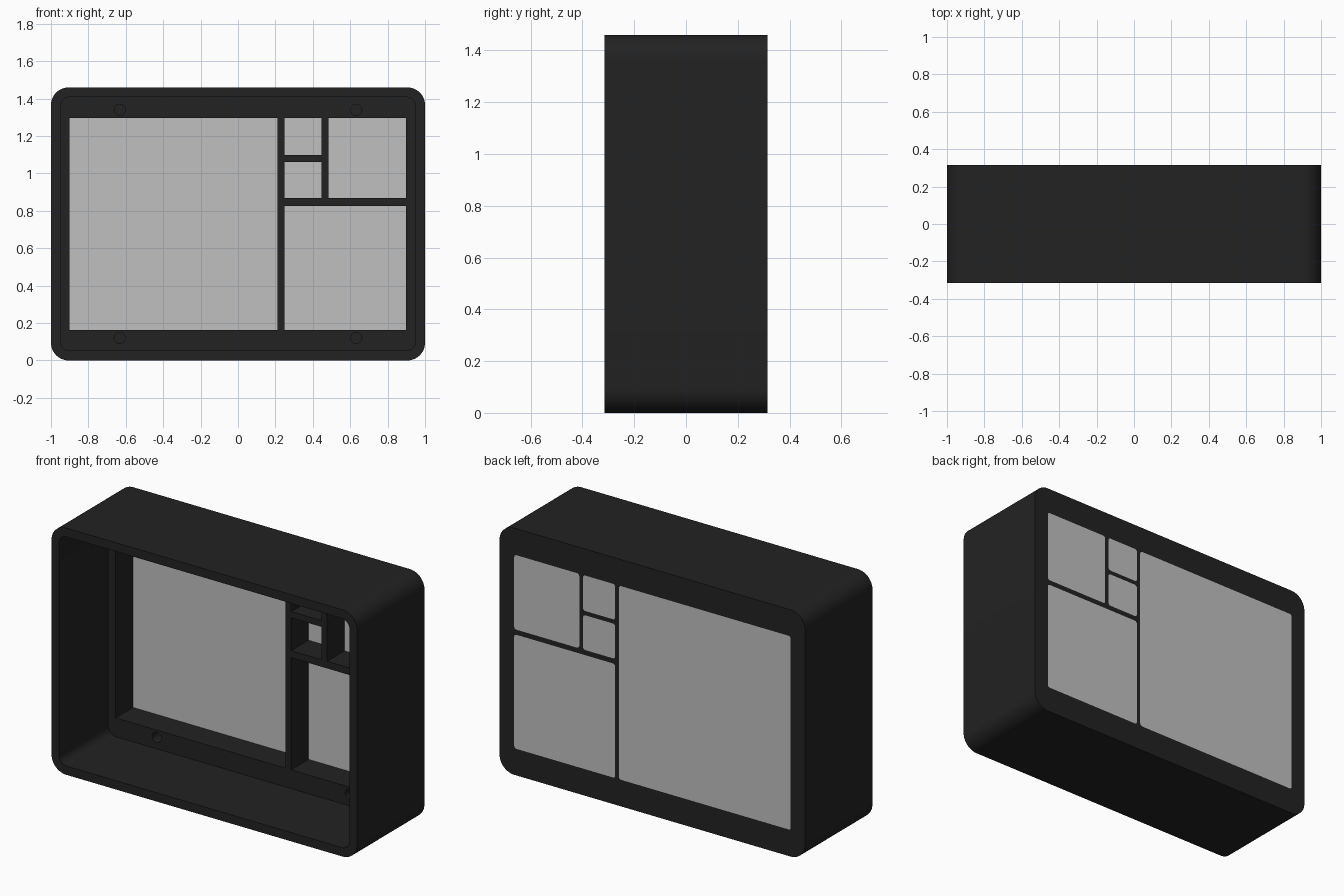
import bpy, bmesh, math

if "Cube" in bpy.data.objects:
    bpy.data.objects.remove(bpy.data.objects["Cube"])


def material(name, value):
    m = bpy.data.materials.new(name)
    m.diffuse_color = (value, value, value, 1)
    m.use_nodes = True
    m.node_tree.nodes["Principled BSDF"].inputs["Base Color"].default_value = m.diffuse_color
    return m


black = material("black plastic", 0.016)
grey = material("light grey panel", 0.527)


def slab(name, x0, x1, z0, z1, y0, y1, radius, mat, steps=8):
    """Rounded rectangle in the XZ plane, extruded from y0 to y1."""
    bm = bmesh.new()
    verts = []
    corners = [(x1, z1, -1, -1), (x0, z1, 1, -1), (x0, z0, 1, 1), (x1, z0, -1, 1)]
    for i, (x, z, sx, sz) in enumerate(corners):
        if radius == 0:
            verts.append(bm.verts.new((x, y0, z)))
            continue
        for k in range(steps + 1):
            a = math.pi / 2 * (i + k / steps)
            verts.append(bm.verts.new((x + radius * (sx + math.cos(a)), y0,
                                       z + radius * (sz + math.sin(a)))))
    face = bm.faces.new(verts)
    out = bmesh.ops.extrude_face_region(bm, geom=[face])["geom"]
    moved = [v for v in out if isinstance(v, bmesh.types.BMVert)]
    bmesh.ops.translate(bm, verts=moved, vec=(0, y1 - y0, 0))
    bmesh.ops.recalc_face_normals(bm, faces=bm.faces)
    mesh = bpy.data.meshes.new(name)
    bm.to_mesh(mesh)
    bm.free()
    mesh.materials.append(mat)
    ob = bpy.data.objects.new(name, mesh)
    bpy.context.collection.objects.link(ob)
    return ob


def activate(ob):
    bpy.ops.object.select_all(action="DESELECT")
    ob.select_set(True)
    bpy.context.view_layer.objects.active = ob


def cut(ob, cutter):
    activate(ob)
    mod = ob.modifiers.new("cut", "BOOLEAN")
    mod.operation, mod.solver, mod.object = "DIFFERENCE", "EXACT", cutter
    bpy.ops.object.modifier_apply(modifier=mod.name)
    bpy.data.objects.remove(cutter)


DEPTH, HEIGHT, LEDGE = 0.315, 1.46, 0.142

# Housing with a deep cavity open to the front
housing = slab("housing", -1, 1, 0, HEIGHT, -DEPTH, DEPTH, 0.095, black, 12)
cut(housing, slab("cavity", -0.95, 0.95, 0.052, HEIGHT - 0.052, -0.5, LEDGE, 0.05, black))

# Windows through the back wall, each closed by a thin panel in a rebate
windows = {
    "large_panel": (-0.90, 0.212, 0.163, 1.297),
    "lower_panel": (0.249, 0.898, 0.163, 0.826),
    "upper_panel": (0.484, 0.898, 0.868, 1.297),
    "small_top_panel": (0.249, 0.447, 1.099, 1.297),
    "small_bottom_panel": (0.249, 0.447, 0.868, 1.062),
}
LIP = 0.006
for name, (x0, x1, z0, z1) in windows.items():
    rim = (x0 - LIP, x1 + LIP, z0 - LIP, z1 + LIP)
    cut(housing, slab("opening", x0, x1, z0, z1, 0.1, 0.5, 0, black))
    cut(housing, slab("rebate", *rim, 0.304, 0.5, 0.015, black, 4))
    slab(name, *rim, 0.304, DEPTH, 0.015, grey, 4)

# Blind screw holes in the ledge
for x in (-0.632, 0.632):
    for z in (0.12, HEIGHT - 0.12):
        r = 0.03
        cut(housing, slab("hole", x - r, x + r, z - r, z + r, 0.1, 0.24, r, black, 6))

activate(housing)
bpy.ops.object.shade_smooth_by_angle(angle=math.radians(30))
